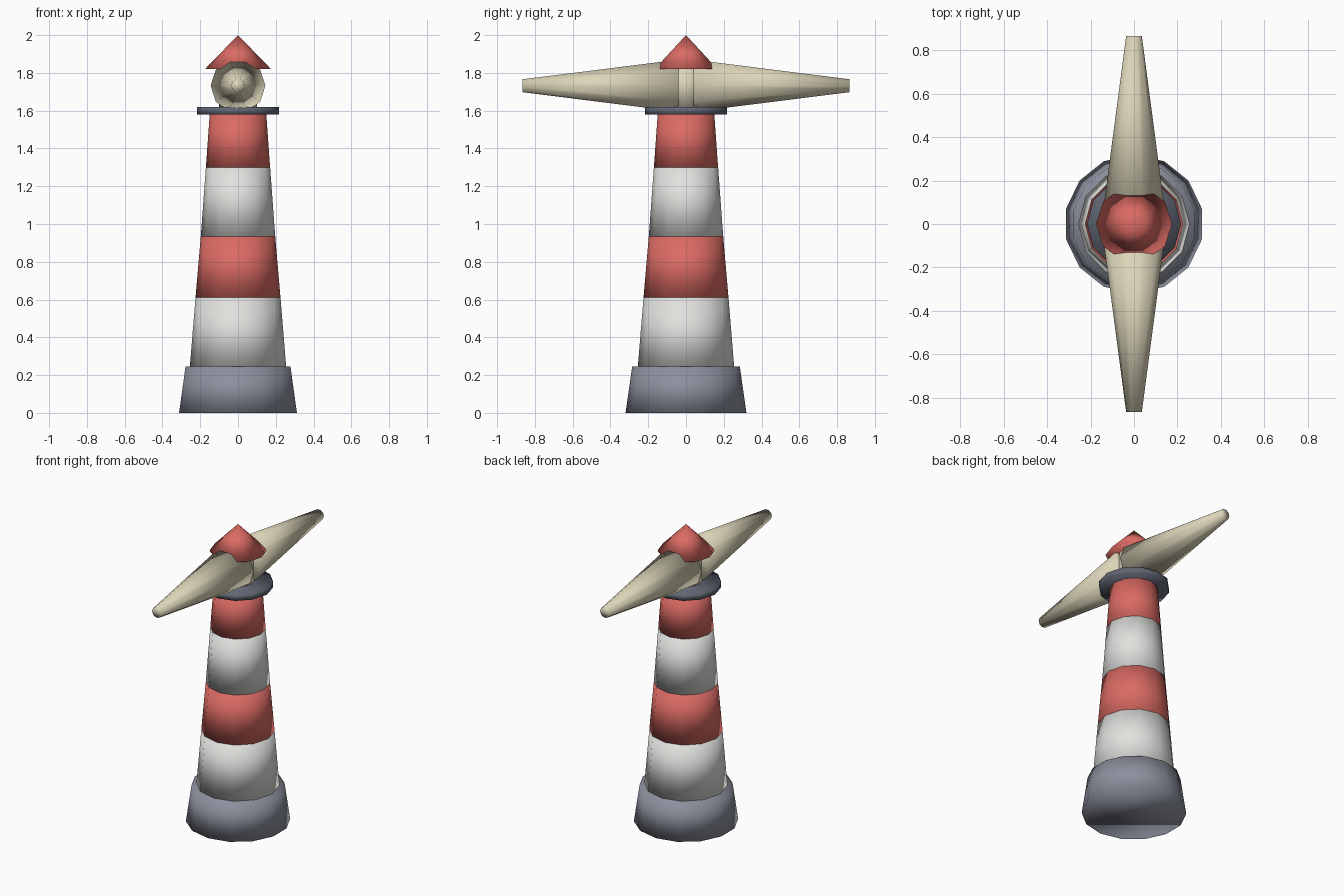
import bpy
from math import pi, radians

default = bpy.data.objects.get("Cube")
if default:
    bpy.data.objects.remove(default, do_unlink=True)


def material(name, rgb):
    mat = bpy.data.materials.new(name)
    mat.use_nodes = True
    mat.diffuse_color = (*rgb, 1)
    mat.node_tree.nodes["Principled BSDF"].inputs["Base Color"].default_value = (*rgb, 1)
    return mat


RED = material("brick red", (0.71, 0.145, 0.125))
WHITE = material("off white", (0.75, 0.75, 0.73))
STONE = material("stone grey", (0.26, 0.28, 0.34))
IRON = material("dark iron", (0.12, 0.135, 0.175))
LIGHT = material("pale light", (0.71, 0.66, 0.48))


def frustum(name, mat, sides, r1, r2, length, centre, rotation=(0, 0, 0)):
    """Fully smooth-shaded capped cone; r1 is the end at local -z."""
    bpy.ops.mesh.primitive_cone_add(vertices=sides, radius1=r1, radius2=r2, depth=length,
                                    location=centre, rotation=rotation)
    obj = bpy.context.object
    obj.name = name
    obj.data.materials.append(mat)
    bpy.ops.object.shade_smooth()
    return obj


def ring(name, mat, sides, r1, r2, bottom, top, turn=0):
    """Upright frustum between two heights."""
    return frustum(name, mat, sides, r1, r2, top - bottom,
                   (0, 0, (bottom + top) / 2), (0, 0, turn))


# Stone foot
ring("foundation", STONE, 14, 0.32, 0.285, 0, 0.245)

# Striped tower: each band continues the taper of the one below
heights = [0.245, 0.61, 0.935, 1.30, 1.58]
radii = [0.255, 0.225, 0.197, 0.170, 0.150]
for i in range(4):
    ring(f"tower_band_{i + 1}", RED if i % 2 else WHITE, 12,
         radii[i], radii[i + 1], heights[i], heights[i + 1])

# Gallery and lantern
ring("gallery", IRON, 12, 0.216, 0.216, 1.58, 1.62)
ring("lantern", LIGHT, 10, 0.10, 0.10, 1.62, 1.83, pi / 10)

# Roof with a vertex on each side of the x axis
ring("roof", RED, 10, 0.175, 0, 1.82, 2.0, pi / 2)

# Light beams, wide at the lantern and narrow at the tips
for side, name in ((-1, "front_beam"), (1, "back_beam")):
    beam = frustum(name, LIGHT, 10, 0.145, 0.036, 0.825,
                   (0, side * 0.4525, 1.732), (radians(-90 * side), 0, 0))
    # Put flat sides at the top and bottom of the beam
    beam.rotation_mode = "XYZ"
    for v in beam.data.vertices:
        v.co.x, v.co.y = v.co.y, v.co.x
    beam.data.flip_normals()
